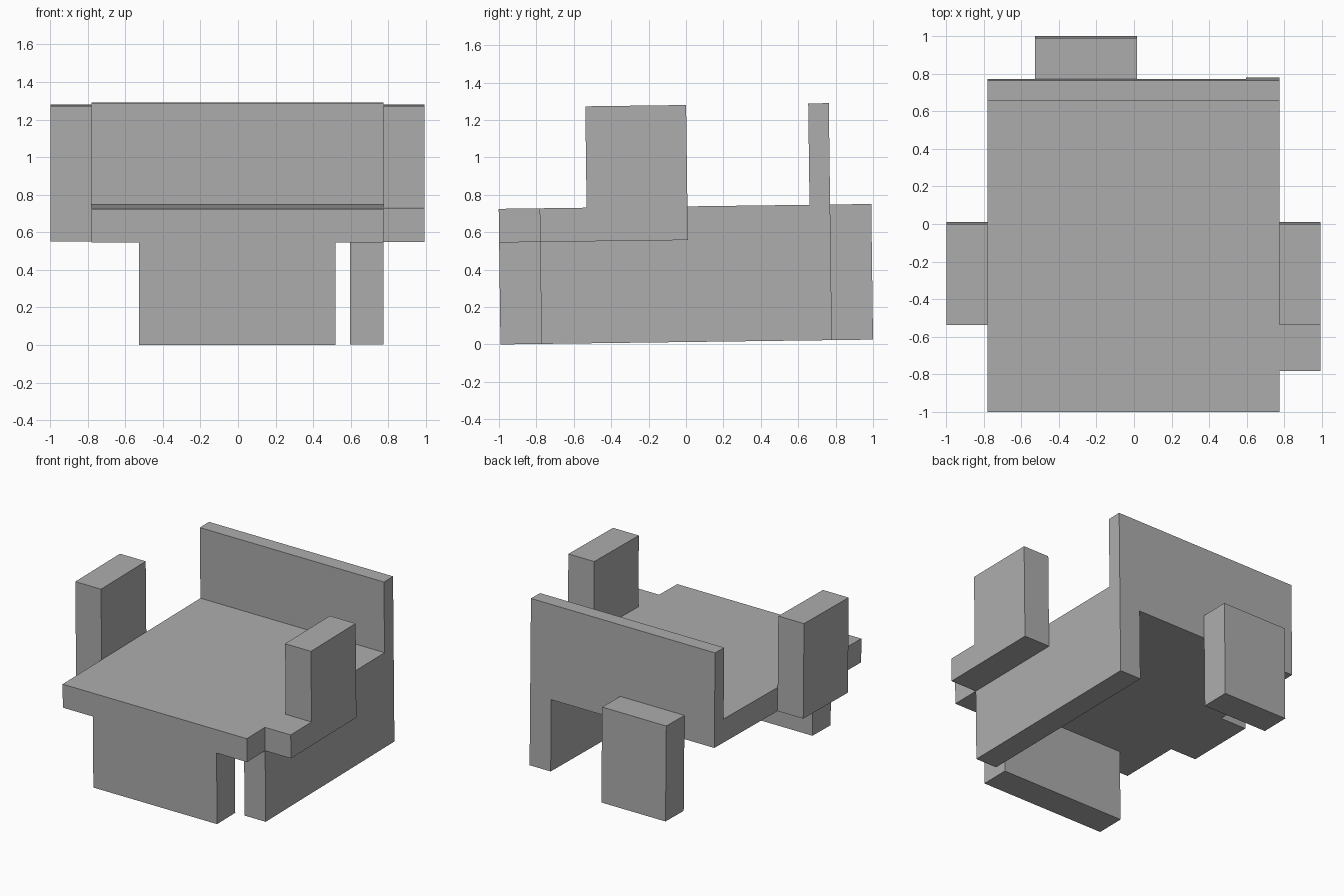
import bpy
from mathutils import Matrix

cube = bpy.data.objects.get("Cube")
if cube:
    bpy.data.objects.remove(cube, do_unlink=True)

# Single plain grey
grey = bpy.data.materials.new("plain_grey")
grey.use_nodes = True
colour = (0.42, 0.42, 0.42, 1)
grey.diffuse_color = colour
grey.node_tree.nodes["Principled BSDF"].inputs["Base Color"].default_value = colour

# The whole chair leans back very slightly
LEAN = Matrix.Translation((0, 0, 0.013)) @ Matrix.Rotation(0.013, 4, "X")


def block(name, x, y, z):
    """Box between the given (low, high) limits, then leaned."""
    bpy.ops.mesh.primitive_cube_add(size=1)
    ob = bpy.context.object
    ob.name = ob.data.name = name
    spans = (x, y, z)
    size = Matrix.Diagonal([hi - lo for lo, hi in spans] + [1])
    centre = Matrix.Translation([(lo + hi) / 2 for lo, hi in spans])
    ob.data.transform(LEAN @ centre @ size)
    ob.data.materials.append(grey)
    return ob


# Shared levels
FLOOR, UNDER, SEAT, TOP = 0, 0.545, 0.725, 1.267
LEFT, RIGHT = 0.775, -0.78
FRONT, BACK = -0.992, 0.78
PANEL_BACK = -0.773
ARM = (-0.522, 0.017)

# Seat and backrest
block("seat", (RIGHT, LEFT), (FRONT, BACK), (UNDER, SEAT))
block("backrest", (RIGHT, LEFT), (0.67, BACK), (SEAT, TOP))

# Arm blocks, with a ledge in front of the left one
block("left_arm", (LEFT, 0.993), ARM, (UNDER, TOP))
block("left_arm_ledge", (LEFT, 0.993), (PANEL_BACK, ARM[0]), (UNDER, SEAT))
block("right_arm", (-0.997, RIGHT), ARM, (UNDER, TOP))

# Supports
block("front_panel", (-0.527, 0.518), (FRONT, PANEL_BACK), (FLOOR, UNDER))
block("left_side_panel", (0.597, LEFT), (PANEL_BACK, BACK), (FLOOR, UNDER))
block("rear_post", (-0.527, 0.015), (BACK, 1.0), (FLOOR, SEAT))
